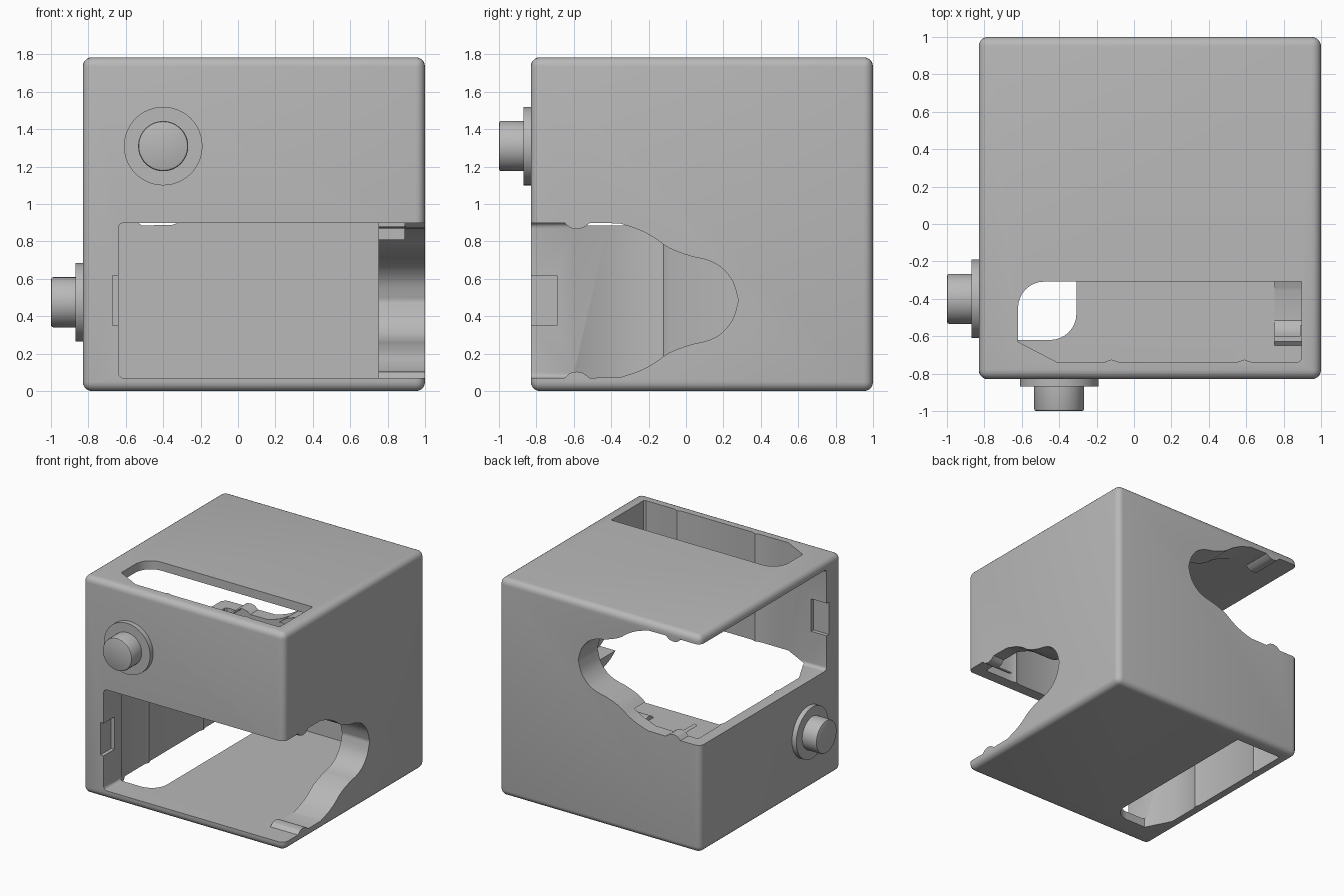
import bpy, bmesh
from math import sin, cos, pi, radians
from mathutils import Matrix, Vector

old = bpy.data.objects.get("Cube")
if old:
    bpy.data.objects.remove(old)

H = 1.785        # block height
LO = -0.83       # front and right-hand faces of the block
MID = 0.485      # height of the lower bay centre

# Half turn that carries the lower front bay onto the upper side bay
TURN = Matrix(((0, 1, 0, 0), (1, 0, 0, 0), (0, 0, -1, H), (0, 0, 0, 1)))

grey = bpy.data.materials.new("light_grey")
grey.use_nodes = True
grey.diffuse_color = (0.48, 0.48, 0.48, 1)
grey.node_tree.nodes["Principled BSDF"].inputs["Base Color"].default_value = grey.diffuse_color


def to_object(name, bm, matrix=Matrix()):
    bmesh.ops.transform(bm, matrix=matrix, verts=bm.verts)
    bmesh.ops.recalc_face_normals(bm, faces=bm.faces)
    mesh = bpy.data.meshes.new(name)
    bm.to_mesh(mesh)
    bm.free()
    mesh.materials.append(grey)
    obj = bpy.data.objects.new(name, mesh)
    bpy.context.collection.objects.link(obj)
    return obj


def prism(name, axis, outline, lo, hi, matrix=Matrix()):
    """Extrude a 2D outline along an axis; the other two axes keep xyz order."""
    bm = bmesh.new()
    verts = []
    for a, b in outline:
        co = [a, b]
        co.insert(axis, lo)
        verts.append(bm.verts.new(co))
    face = bm.faces.new(verts)
    new = bmesh.ops.extrude_face_region(bm, geom=[face])["geom"]
    shift = Vector((0, 0, 0))
    shift[axis] = hi - lo
    bmesh.ops.translate(bm, vec=shift, verts=[v for v in new if isinstance(v, bmesh.types.BMVert)])
    return to_object(name, bm, matrix)


def rect(a0, a1, b0, b1):
    return [(a0, b0), (a1, b0), (a1, b1), (a0, b1)]


def arc(cx, cy, r, start, end, n=8):
    return [(cx + r * cos(radians(start + (end - start) * i / n)),
             cy + r * sin(radians(start + (end - start) * i / n))) for i in range(n + 1)]


def smooth_path(points, steps=5):
    """Catmull-Rom curve through the points."""
    pts = [Vector(p) for p in points]
    pts = [pts[0]] + pts + [pts[-1]]
    out = []
    for p0, p1, p2, p3 in zip(pts, pts[1:], pts[2:], pts[3:]):
        for i in range(steps):
            t = i / steps
            out.append(tuple(0.5 * (2 * p1 + (p2 - p0) * t + (2 * p0 - 5 * p1 + 4 * p2 - p3) * t * t
                                    + (3 * p1 - p0 - 3 * p2 + p3) * t ** 3)))
    return out


# Side window: scalloped outline, mirrored about the bay centre
shoulder = smooth_path([(-0.355, 0.897), (-0.25, 0.862), (-0.17, 0.82), (-0.09, 0.765), (0.02, 0.723),
                        (0.115, 0.70), (0.19, 0.66), (0.25, 0.585), (0.28, MID)])
upper = [(-0.95, 0.9), (-0.65, 0.9), (-0.62, 0.873), (-0.585, 0.866), (-0.55, 0.873), (-0.515, 0.899)] + shoulder
window = upper + [(0.28, MID)] + [(y, 2 * MID - z) for y, z in reversed(upper)]

# Bay opening: rounded at its closed end
bay = [(0.75, 0.07), (0.75, 0.9)] + arc(-0.61, 0.87, 0.03, 90, 180, 5) + arc(-0.61, 0.10, 0.03, 180, 270, 5)

# Long slot: round corner, chamfered corner and two small ribs
slot = [(0.895, -0.308)] + arc(-0.48, -0.448, 0.14, 90, 180) + [(-0.62, -0.63), (-0.415, -0.737)]
for rib in (-0.12, 0.59):
    slot += [(rib - 0.035, -0.737), (rib, -0.725), (rib + 0.035, -0.737)]
slot += [(0.88, -0.737), (0.895, -0.725)]

# Block with rounded edges
bm = bmesh.new()
bmesh.ops.create_cube(bm, size=1)
bmesh.ops.scale(bm, vec=(1 - LO, 1 - LO, H), verts=bm.verts)
bmesh.ops.translate(bm, vec=((1 + LO) / 2, (1 + LO) / 2, H / 2), verts=bm.verts)
bmesh.ops.bevel(bm, geom=bm.edges[:], offset=0.05, segments=5, profile=0.5, affect='EDGES')
housing = to_object("housing", bm)

# Cut each bay with its window, slot and latch notch
for m in (Matrix(), TURN):
    cutters = [
        prism("bay_cutter", 1, bay, -0.95, 0.89, m),
        prism("inner_bay_cutter", 1, rect(-0.6, 0.75, 0.5, 0.975), -0.6, 0.89, m),
        prism("window_cutter", 0, window, 0.7, 1.1, m),
        prism("slot_cutter", 2, slot, 0.88, 2, m),
        prism("latch_cutter", 0, rect(-0.95, -0.69, 0.35, 0.617), -0.67, -0.5, m),
    ]
    for cutter in cutters:
        mod = housing.modifiers.new("cut", 'BOOLEAN')
        mod.operation = 'DIFFERENCE'
        mod.solver = 'EXACT'
        mod.object = cutter
        bpy.context.view_layer.objects.active = housing
        bpy.ops.object.modifier_apply(modifier=mod.name)
        bpy.data.objects.remove(cutter)


def disc(name, radius, y0, y1, matrix, bevel=0):
    """Round boss standing on the front face, from y0 out to y1."""
    bm = bmesh.new()
    bmesh.ops.create_cone(bm, cap_ends=True, segments=48, radius1=radius, radius2=radius, depth=y0 - y1)
    place = Matrix.Translation((-0.4, (y0 + y1) / 2, 1.31)) @ Matrix.Rotation(pi / 2, 4, 'X')
    bmesh.ops.transform(bm, matrix=place, verts=bm.verts)
    if bevel:
        rim = [e for e in bm.edges if all(v.co.y < y1 + 0.001 for v in e.verts)]
        bmesh.ops.bevel(bm, geom=rim, offset=bevel, segments=2, profile=0.5, affect='EDGES')
    return to_object(name, bm, matrix)


# Pegs with flanges
parts = [housing]
for side, m in (("front", Matrix()), ("side", TURN)):
    parts.append(disc(side + "_flange", 0.21, -0.8, -0.87, m))
    parts.append(disc(side + "_peg", 0.134, -0.85, -1, m, 0.012))

# Smooth shading with sharp edges kept
bpy.ops.object.select_all(action='DESELECT')
for part in parts:
    part.select_set(True)
bpy.context.view_layer.objects.active = housing
bpy.ops.object.shade_smooth_by_angle(angle=radians(30))
